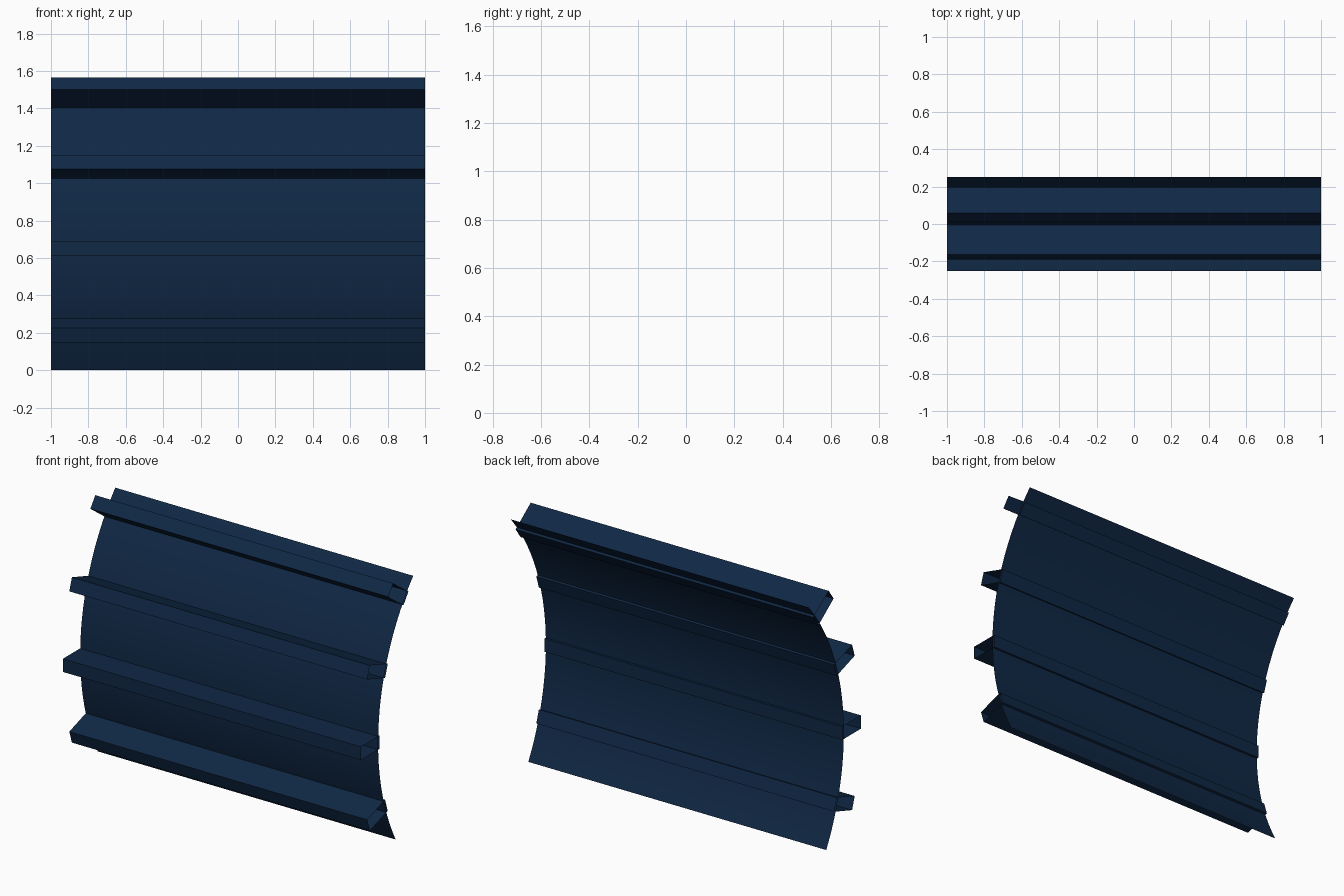
import bpy, bmesh, math

if "Cube" in bpy.data.objects:
    bpy.data.objects.remove(bpy.data.objects["Cube"])

# shared arc: centre of curvature lies behind the panel (+y)
CY, CZ = 1.25, 0.65
R_SKIN, R_IN, R_OUT = 1.335, 1.32, 1.50
HALF_W = 0.04

navy = bpy.data.materials.new("dark navy blue")
navy.diffuse_color = (0.005, 0.021, 0.060, 1)
navy.use_nodes = True
navy.node_tree.nodes["Principled BSDF"].inputs["Base Color"].default_value = navy.diffuse_color


def polar(r, deg, t=0.0):
    """Point at radius r and angle above horizontal, shifted t along the tangent."""
    a = math.radians(deg)
    return (CY - r * math.cos(a) + t * math.sin(a),
            CZ + r * math.sin(a) + t * math.cos(a))


def extrude_profile(name, pts, closed):
    """Sweep a y-z profile along x as an open sheet without end caps."""
    bm = bmesh.new()
    left = [bm.verts.new((-1, y, z)) for y, z in pts]
    right = [bm.verts.new((1, y, z)) for y, z in pts]
    n = len(pts)
    for i in range(n if closed else n - 1):
        j = (i + 1) % n
        bm.faces.new((left[i], right[i], right[j], left[j]))
    me = bpy.data.meshes.new(name)
    bm.to_mesh(me)
    bm.free()
    me.materials.append(navy)
    ob = bpy.data.objects.new(name, me)
    bpy.context.collection.objects.link(ob)
    return ob


# curved skin sheet
LOW, HIGH, SEG = -29.1, 41.6, 24
skin = extrude_profile(
    "curved_skin",
    [polar(R_SKIN, LOW + (HIGH - LOW) * i / SEG) for i in range(SEG + 1)], False)
skin.data.shade_smooth()

# four open-ended box stringers, poking slightly through the skin
for k, ang in enumerate((-18, 0, 18, 36)):
    extrude_profile(
        f"stringer_{k + 1}",
        [polar(R_OUT, ang, -HALF_W), polar(R_OUT, ang, HALF_W),
         polar(R_IN, ang, HALF_W), polar(R_IN, ang, -HALF_W)], True)
